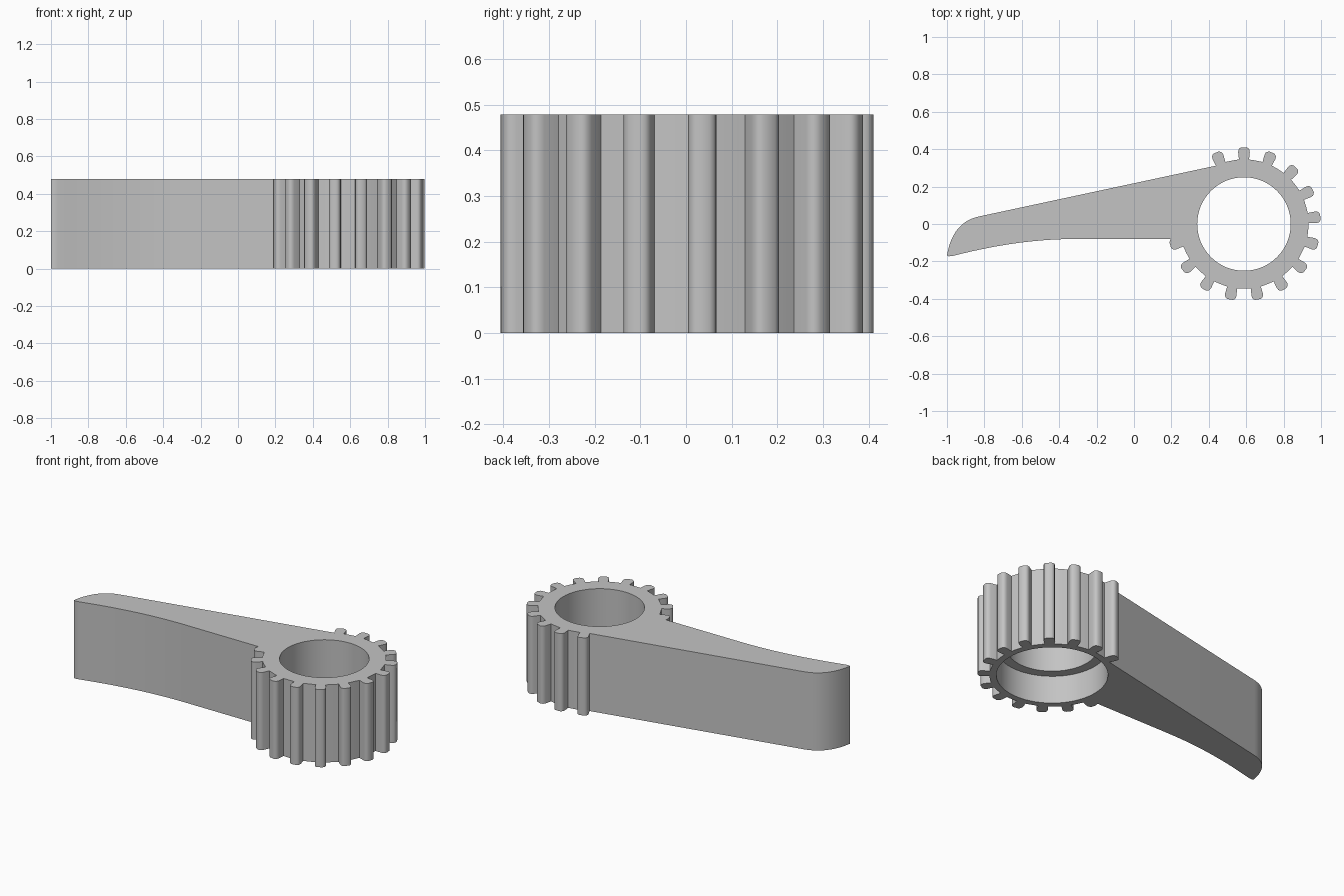
import bpy
import bmesh
from math import cos, sin, pi, radians
from mathutils import Vector

cube = bpy.data.objects.get("Cube")
if cube:
    bpy.data.objects.remove(cube)

HEIGHT = 0.478
CENTRE = Vector((0.588, 0.0))
ROOT, SHOULDER, TIP = 0.345, 0.39, 0.41
BORE, COUNTERBORE, LEDGE = 0.25, 0.307, 0.17
PITCH = 2 * pi / 17
TEETH = 14
FIRST = pi / 2 + 5 * PITCH


def polar(angle, radius, side=0.0):
    """Point on the gear, shifted sideways from a tooth's centre line."""
    return CENTRE + Vector((radius * cos(angle) - side * sin(angle),
                            radius * sin(angle) + side * cos(angle)))


def bezier(a, b, c, steps=14):
    a, b, c = Vector(a), Vector(b), Vector(c)
    ts = [i / steps for i in range(steps + 1)]
    return [a * (1 - t) ** 2 + b * 2 * t * (1 - t) + c * t * t for t in ts]


def tooth(angle):
    """Tooth with a rounded tip, slightly wider than its root."""
    half = [(ROOT, 0.027), (SHOULDER - 0.006, 0.031), (SHOULDER + 0.008, 0.029),
            (TIP - 0.005, 0.023), (TIP, 0.014)]
    return ([polar(angle, r, -s) for r, s in half]
            + [polar(angle, r, s) for r, s in reversed(half)])


# Outline: teeth with root arcs between them, then the lever arm
outline = []
for i in range(TEETH):
    angle = FIRST + i * PITCH
    points = tooth(angle)
    outline += points[3:] if i == 0 else points
    if i < TEETH - 1:
        outline += [polar(angle + PITCH * f, ROOT) for f in (0.35, 0.5, 0.65)]
outline.append(polar(radians(117), ROOT + 0.003))
outline += bezier((-0.83, 0.04), (-0.97, 0.01), (-1.0, -0.168))
outline.append(Vector((-0.99, -0.173)))
outline += bezier((-0.965, -0.17), (-0.62, -0.08), (-0.31, -0.08))
outline.append(Vector((0.196, -0.08)))

bm = bmesh.new()


def ring(points, z):
    verts = [bm.verts.new((p.x, p.y, z)) for p in points]
    return verts, [bm.edges.new((v, verts[(i + 1) % len(verts)]))
                   for i, v in enumerate(verts)]


def bridge(a, b):
    for i in range(len(a)):
        j = (i + 1) % len(a)
        bm.faces.new((a[i], a[j], b[j], b[i]))


def circle(radius):
    return [polar(2 * pi * i / 64, radius) for i in range(64)]


# Outer wall
low, low_edges = ring(outline, 0)
high, high_edges = ring(outline, HEIGHT)
bridge(low, high)

# Stepped bore, wider at the bottom
bore = [ring(circle(r), z) for r, z in
        ((COUNTERBORE, 0), (COUNTERBORE, LEDGE), (BORE, LEDGE), (BORE, HEIGHT))]
for a, b in zip(bore, bore[1:]):
    bridge(a[0], b[0])

# Flat caps around the bore
for outer, inner, z in ((low_edges, bore[0][1], -1), (high_edges, bore[-1][1], 1)):
    bmesh.ops.triangle_fill(bm, use_beauty=True, edges=outer + inner,
                            normal=(0, 0, z))
bmesh.ops.recalc_face_normals(bm, faces=bm.faces[:])

mesh = bpy.data.meshes.new("geared_lever")
bm.to_mesh(mesh)
bm.free()
lever = bpy.data.objects.new("geared_lever", mesh)
bpy.context.collection.objects.link(lever)

# Plain grey
grey = bpy.data.materials.new("grey")
grey.use_nodes = True
colour = (0.55, 0.55, 0.55, 1)
grey.diffuse_color = colour
grey.node_tree.nodes["Principled BSDF"].inputs["Base Color"].default_value = colour
mesh.materials.append(grey)

bpy.ops.object.select_all(action="DESELECT")
lever.select_set(True)
bpy.context.view_layer.objects.active = lever
bpy.ops.object.shade_smooth_by_angle(angle=radians(35))
